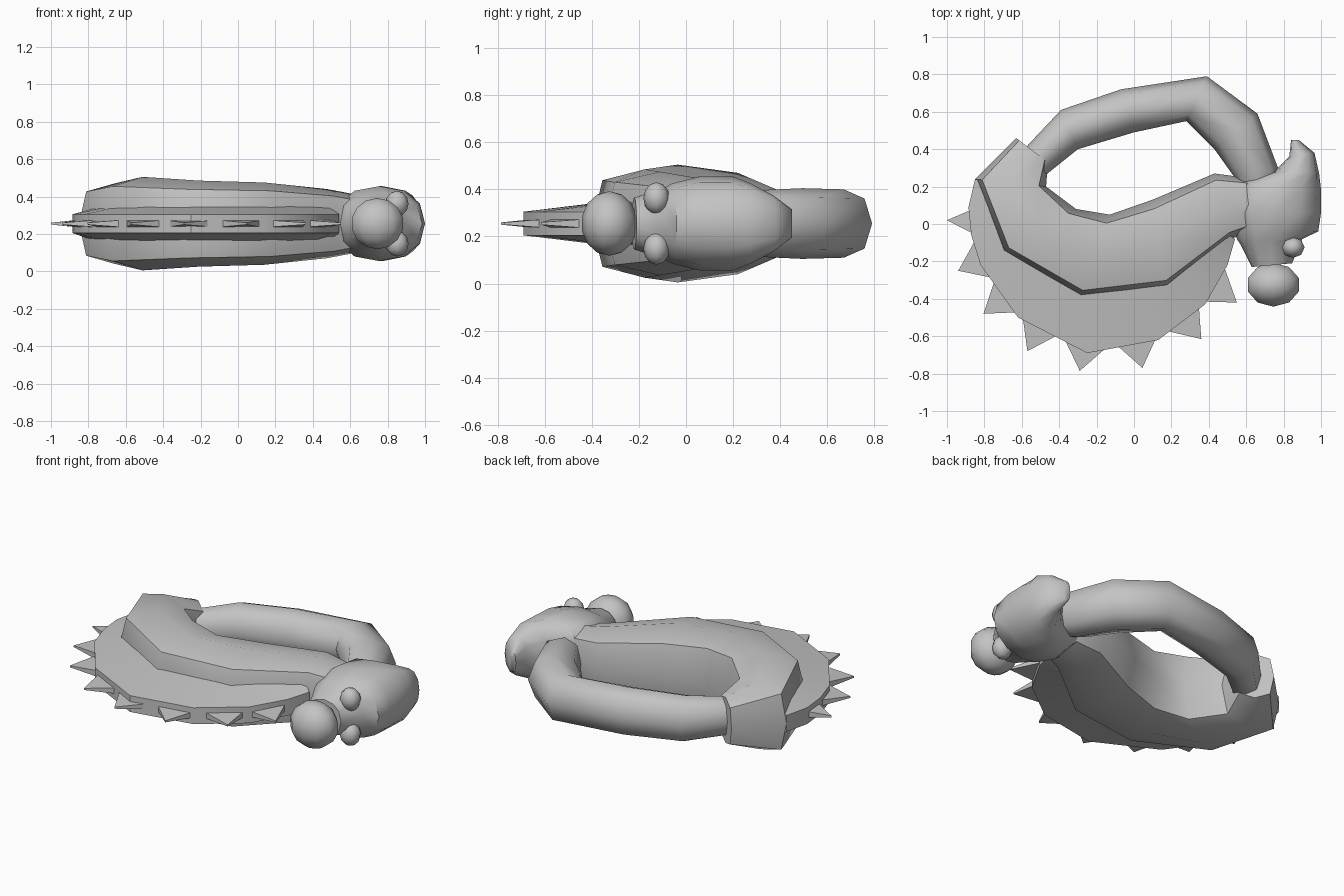
import bpy, bmesh, math
from mathutils import Vector

if "Cube" in bpy.data.objects:
    bpy.data.objects.remove(bpy.data.objects["Cube"])

MID = 0.255  # height of the plane of symmetry

grey = bpy.data.materials.new("plain_grey")
grey.use_nodes = True
grey.diffuse_color = (0.55, 0.55, 0.55, 1)
grey.node_tree.nodes["Principled BSDF"].inputs["Base Color"].default_value = (0.55, 0.55, 0.55, 1)


def finish(name, bm, smooth=None):
    bmesh.ops.recalc_face_normals(bm, faces=bm.faces)
    mesh = bpy.data.meshes.new(name)
    bm.to_mesh(mesh)
    bm.free()
    mesh.materials.append(grey)
    ob = bpy.data.objects.new(name, mesh)
    bpy.context.collection.objects.link(ob)
    if smooth:
        bpy.ops.object.select_all(action='DESELECT')
        ob.select_set(True)
        bpy.context.view_layer.objects.active = ob
        bpy.ops.object.shade_smooth_by_angle(angle=math.radians(smooth))
    return ob


def loft(name, sections, sides=8, power=1.0, smooth=50):
    """Tube through sections (ax, ay, bx, by, half_height): a and b are its two edges in plan."""
    bm = bmesh.new()
    rings = []
    for ax, ay, bx, by, h in sections:
        centre = Vector(((ax + bx) / 2, (ay + by) / 2, MID))
        half = Vector(((bx - ax) / 2, (by - ay) / 2, 0))
        ring = []
        for i in range(sides):
            t = 2 * math.pi * i / sides
            c = math.copysign(abs(math.cos(t)) ** power, math.cos(t))
            s = math.copysign(abs(math.sin(t)) ** power, math.sin(t))
            if abs(c) < 1e-6:
                c = 0
            if abs(s) < 1e-6:
                s = 0
            ring.append(bm.verts.new(centre + half * c + Vector((0, 0, h * s))))
        rings.append(ring)
    for r, q in zip(rings, rings[1:]):
        for i in range(sides):
            j = (i + 1) % sides
            bm.faces.new((r[i], r[j], q[j], q[i]))
    bm.faces.new(rings[0])
    bm.faces.new(rings[-1])
    return finish(name, bm, smooth)


# Thick curved body, from the tail socket round to the neck
loft("body", [
    (-0.63, 0.46, -0.46, 0.33, 0.14),
    (-0.85, 0.24, -0.47, 0.20, 0.215),
    (-0.71, -0.15, -0.31, 0.08, 0.25),
    (-0.29, -0.40, -0.13, 0.05, 0.23),
    (0.18, -0.35, 0.10, 0.13, 0.22),
    (0.52, -0.08, 0.43, 0.27, 0.185),
    (0.66, -0.02, 0.66, 0.24, 0.15),
], power=0.65)

# Slim tail looping from the socket back to the head
loft("tail_loop", [
    (-0.70, 0.27, -0.58, 0.15, 0.09),
    (-0.56, 0.43, -0.45, 0.28, 0.12),
    (-0.39, 0.61, -0.30, 0.40, 0.14),
    (-0.07, 0.72, 0.00, 0.49, 0.145),
    (0.39, 0.79, 0.28, 0.55, 0.145),
    (0.66, 0.59, 0.43, 0.40, 0.15),
    (0.77, 0.30, 0.53, 0.26, 0.14),
    (0.76, 0.18, 0.58, 0.16, 0.10),
], power=0.9)

# Head with crest at the back and a knobbed snout at the front
loft("head", [
    (0.84, 0.45, 0.88, 0.45, 0.06),
    (0.83, 0.36, 0.965, 0.38, 0.12),
    (0.75, 0.28, 0.99, 0.27, 0.17),
    (0.55, 0.22, 1.00, 0.18, 0.20),
    (0.51, 0.06, 1.00, 0.06, 0.20),
    (0.55, -0.08, 0.985, -0.04, 0.17),
    (0.57, -0.11, 0.90, -0.08, 0.15),
    (0.63, -0.23, 0.845, -0.21, 0.11),
], sides=12, power=0.9)

# Rounded knob and eyes
def ball(name, centre, radii, u, v):
    bm = bmesh.new()
    bmesh.ops.create_uvsphere(bm, u_segments=u, v_segments=v, radius=1)
    for p in bm.verts:
        p.co = Vector([c + r * k for c, r, k in zip(centre, radii, p.co)])
    finish(name, bm, 60)

ball("snout_knob", (0.745, -0.325, MID), (0.147, 0.12, 0.137), 10, 7)
for side, name in ((1, "upper_eye"), (-1, "lower_eye")):
    ball(name, (0.85, -0.125, MID + side * 0.107), (0.062, 0.056, 0.068), 8, 6)

# Wedge-shaped fin around the outside of the body: rim and root points
rim = [(-0.85, 0.24), (-0.885, 0.09), (-0.87, -0.06), (-0.82, -0.22), (-0.62, -0.50),
       (-0.25, -0.69), (0.13, -0.62), (0.38, -0.43), (0.50, -0.22), (0.54, -0.08)]
root = [(-0.76, 0.22), (-0.72, 0.10), (-0.68, 0.0), (-0.62, -0.12), (-0.47, -0.22),
        (-0.24, -0.32), (0.12, -0.29), (0.27, -0.22), (0.40, -0.11), (0.48, -0.04)]
bm = bmesh.new()
loops = []
for (x, y), (u, v) in zip(rim, root):
    loops.append([bm.verts.new((x, y, MID - 0.05)), bm.verts.new((x, y, MID + 0.05)),
                  bm.verts.new((u, v, MID + 0.095)), bm.verts.new((u, v, MID - 0.095))])
for a, b in zip(loops, loops[1:]):
    for i in range(4):
        j = (i + 1) % 4
        bm.faces.new((a[i], a[j], b[j], b[i]))
bm.faces.new(loops[0])
bm.faces.new(loops[-1])
finish("fin", bm, 30)

# Row of flat pointed spikes: base start, base end, tip
spikes = [((-0.885, 0.09), (-0.87, -0.06), (-1.0, 0.02)),
          ((-0.87, -0.07), (-0.77, -0.30), (-0.94, -0.25)),
          ((-0.77, -0.30), (-0.63, -0.49), (-0.805, -0.48)),
          ((-0.62, -0.50), (-0.40, -0.61), (-0.57, -0.68)),
          ((-0.40, -0.61), (-0.11, -0.66), (-0.29, -0.785)),
          ((-0.11, -0.66), (0.15, -0.60), (0.045, -0.77)),
          ((0.16, -0.59), (0.37, -0.43), (0.36, -0.615)),
          ((0.37, -0.43), (0.51, -0.23), (0.55, -0.42))]
bm = bmesh.new()
hub = Vector((-0.15, -0.1))
for a, b, t in spikes:
    a, b = (Vector(p) + (hub - Vector(p)).normalized() * 0.03 for p in (a, b))
    top = [bm.verts.new((*p, MID + 0.02)) for p in (a, b)]
    low = [bm.verts.new((*p, MID - 0.02)) for p in (a, b)]
    tip = [bm.verts.new((*t, MID + s * 0.005)) for s in (1, -1)]
    bm.faces.new((top[0], top[1], tip[0]))
    bm.faces.new((low[0], low[1], tip[1]))
    bm.faces.new((top[0], top[1], low[1], low[0]))
    for k in (0, 1):
        bm.faces.new((top[k], tip[0], tip[1], low[k]))
finish("fin_spikes", bm)
